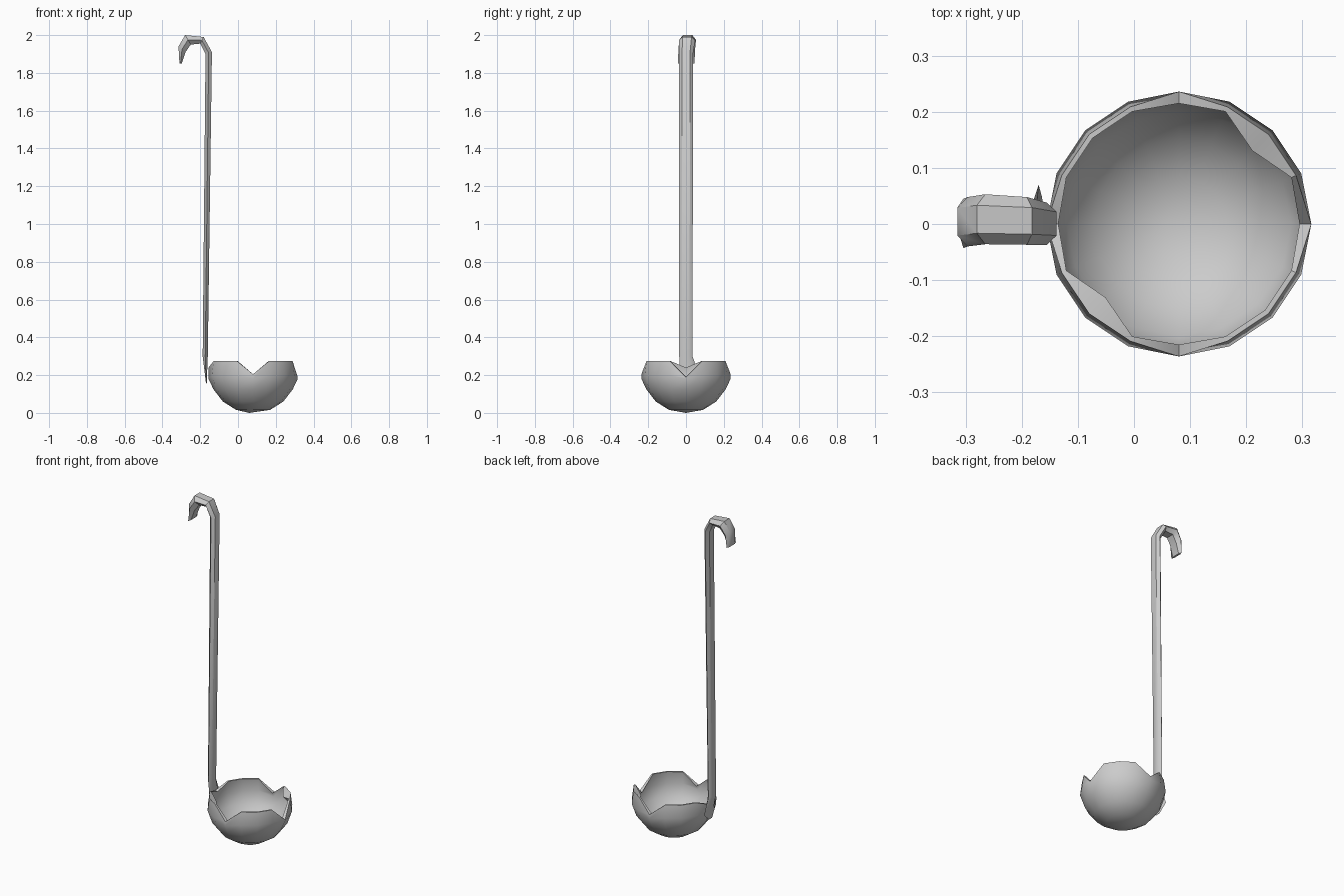
import bpy, bmesh, math

if "Cube" in bpy.data.objects:
    bpy.data.objects.remove(bpy.data.objects["Cube"])

def make_object(name, verts, faces, angle):
    mesh = bpy.data.meshes.new(name)
    mesh.from_pydata(verts, [], faces)
    bm = bmesh.new()
    bm.from_mesh(mesh)
    bmesh.ops.recalc_face_normals(bm, faces=bm.faces)
    bm.to_mesh(mesh)
    bm.free()
    obj = bpy.data.objects.new(name, mesh)
    bpy.context.collection.objects.link(obj)
    bpy.ops.object.select_all(action='DESELECT')
    obj.select_set(True)
    bpy.context.view_layer.objects.active = obj
    bpy.ops.object.shade_smooth_by_angle(angle=math.radians(angle))
    return obj

def bridge(rings, n):
    return [(a * n + i, a * n + (i + 1) % n, (a + 1) * n + (i + 1) % n, (a + 1) * n + i)
            for a in range(rings - 1) for i in range(n)]

# Bowl: thin faceted shell, outer wall up to the rim then inner wall back down
SEG, CX = 16, 0.08
profile = [(0.09, 0.016), (0.16, 0.06), (0.21, 0.125), (0.236, 0.2), (0.226, 0.275),
           (0.217, 0.275), (0.226, 0.2), (0.2, 0.13), (0.152, 0.07), (0.085, 0.028)]
notches = {0: 0.19, 4: 0.205, 12: 0.205, 8: 0.24}   # dips in the rim
folds = (2, 10)                                     # inner lip pushed inward
verts = []
for k, (r, z) in enumerate(profile):
    for i in range(SEG):
        a = 2 * math.pi * i / SEG
        rr, zz = r, z
        if k in (4, 5) and i in notches:
            zz = notches[i]
            rr = 0.236 if k == 4 else 0.215
        if k in (3, 6) and i in notches:
            zz = 0.18
        if k == 5 and i in folds:
            rr, zz = 0.185, 0.25
        verts.append((CX + rr * math.cos(a), rr * math.sin(a), zz))
faces = bridge(len(profile), SEG)
last = (len(profile) - 1) * SEG
verts += [(CX - 0.02, 0, 0.0), (CX - 0.02, 0, 0.015)]
for i in range(SEG):
    j = (i + 1) % SEG
    faces += [(i, len(verts) - 2, j), (last + i, last + j, len(verts) - 1)]
make_object("bowl", verts, faces, 40)

# Handle: flat strap with hook; each station is (outer x, z, inner x, z, y min, y max)
stations = [(-0.163, 0.155, -0.17, 0.16, -0.012, 0.02),
            (-0.164, 0.2, -0.176, 0.21, -0.03, 0.07),
            (-0.16, 0.3, -0.187, 0.3, -0.036, 0.034),
            (-0.138, 1.91, -0.172, 1.9, -0.037, 0.038),
            (-0.182, 1.99, -0.2, 1.955, -0.037, 0.048),
            (-0.28, 2.0, -0.25, 1.95, -0.036, 0.053),
            (-0.315, 1.94, -0.278, 1.91, -0.04, 0.048),
            (-0.31, 1.85, -0.298, 1.85, -0.043, 0.045)]
verts = []
for ox, oz, ix, iz, y0, y1 in stations:
    mx, mz, w = (ox + ix) / 2, (oz + iz) / 2, y1 - y0
    verts += [(mx, y0, mz), (ox, y0 + w * 0.22, oz), (ox, y1 - w * 0.22, oz),
              (mx, y1, mz), (ix, y1 - w * 0.22, iz), (ix, y0 + w * 0.22, iz)]
faces = bridge(len(stations), 6)
n = len(verts)
faces += [tuple(range(6)), tuple(range(n - 6, n))]
make_object("handle", verts, faces, 35)
